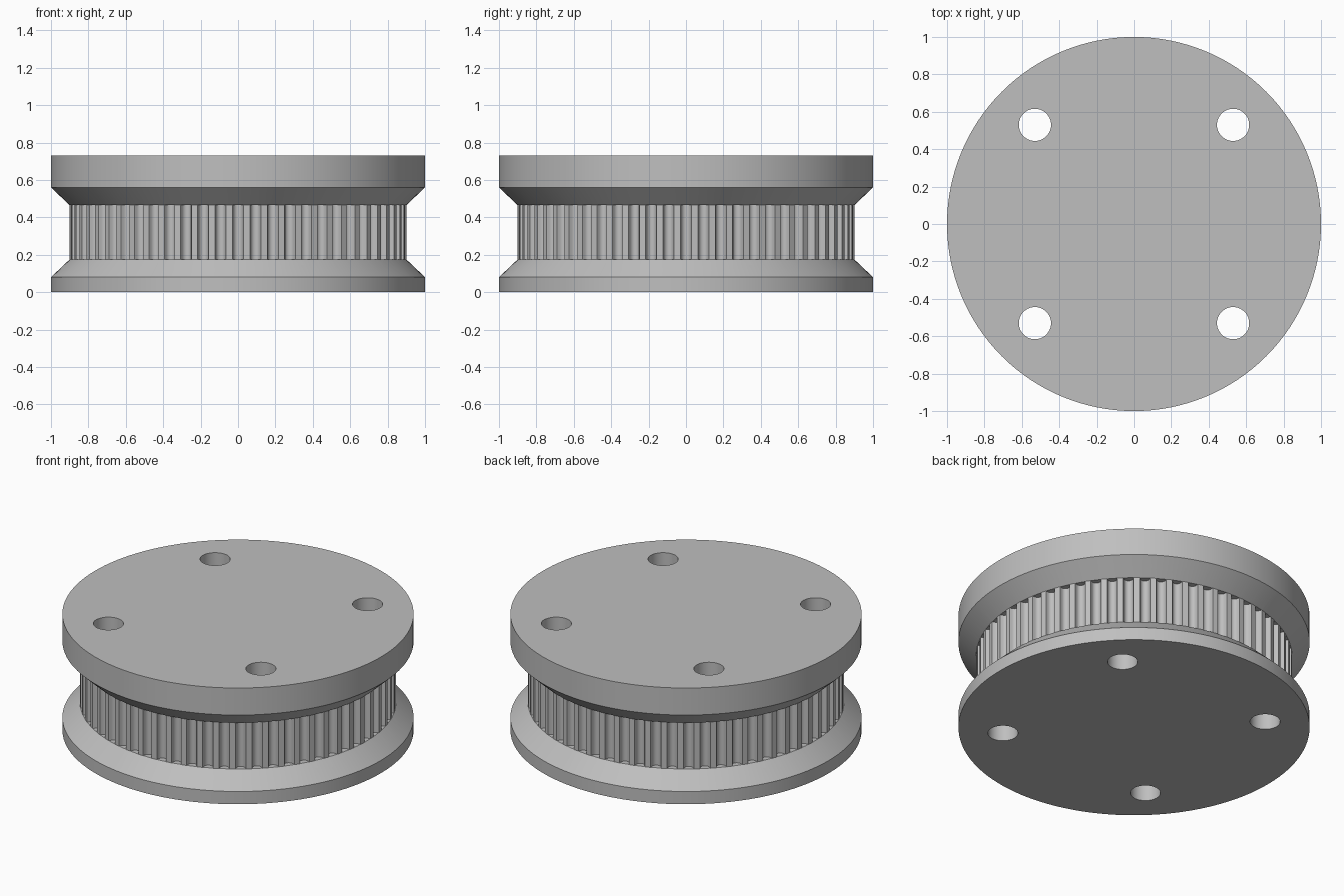
import bpy, bmesh, math
from math import sin, cos, pi

if "Cube" in bpy.data.objects:
    bpy.data.objects.remove(bpy.data.objects["Cube"])

TEETH = 60
SIDES = 128
DRUM_R = 0.90
HOLE_POS, HOLE_R = 0.53, 0.086

grey = bpy.data.materials.new("light_grey")
grey.use_nodes = True
colour = (0.52, 0.52, 0.52, 1)
grey.diffuse_color = colour
grey.node_tree.nodes["Principled BSDF"].inputs["Base Color"].default_value = colour


def circle(r, n=SIDES, cx=0, cy=0):
    return [(cx + r * cos(2 * pi * i / n), cy + r * sin(2 * pi * i / n)) for i in range(n)]


def loft(name, layers):
    """Closed solid through stacked outlines, given as (z, outline)."""
    bm = bmesh.new()
    rings = [[bm.verts.new((x, y, z)) for x, y in outline] for z, outline in layers]
    n = len(rings[0])
    for low, high in zip(rings, rings[1:]):
        for i in range(n):
            j = (i + 1) % n
            bm.faces.new((low[i], low[j], high[j], high[i]))
    bm.faces.new(rings[0][::-1])
    bm.faces.new(rings[-1])
    mesh = bpy.data.meshes.new(name)
    bm.to_mesh(mesh)
    bm.free()
    mesh.materials.append(grey)
    obj = bpy.data.objects.new(name, mesh)
    bpy.context.collection.objects.link(obj)
    return obj


def toothed_outline():
    """Round-bottomed grooves cut into a circle, one centred on each axis."""
    pts = []
    for k in range(TEETH):
        a = 2 * pi * k / TEETH
        # (radial, tangential) points across one groove
        groove = [(DRUM_R, -0.030)]
        groove += [(DRUM_R - 0.008 - 0.028 * sin(pi * s / 8), -0.027 * cos(pi * s / 8))
                   for s in range(9)]
        groove += [(DRUM_R, 0.030)]
        pts += [(r * cos(a) - t * sin(a), r * sin(a) + t * cos(a)) for r, t in groove]
    return pts


# Flanges with bevelled inner rims, and the toothed drum set between them
rim, neck, teeth = circle(1.0), circle(DRUM_R), toothed_outline()
parts = [
    loft("bottom_flange", [(0, rim), (0.08, rim), (0.175, neck)]),
    loft("toothed_drum", [(0.155, teeth), (0.485, teeth)]),
    loft("top_flange", [(0.465, neck), (0.56, rim), (0.73, rim)]),
]

# Join the parts into one solid, then drill the four bolt holes
body = parts[1]
cutters = []
for sx in (-1, 1):
    for sy in (-1, 1):
        hole = circle(HOLE_R, 48, sx * HOLE_POS, sy * HOLE_POS)
        cutters.append(loft("bolt_hole_cutter", [(-0.1, hole), (0.9, hole)]))

bpy.context.view_layer.objects.active = body
for tool, operation in [(parts[0], "UNION"), (parts[2], "UNION")] + [(c, "DIFFERENCE") for c in cutters]:
    mod = body.modifiers.new("combine", "BOOLEAN")
    mod.operation, mod.object, mod.solver = operation, tool, "EXACT"
    bpy.ops.object.modifier_apply(modifier=mod.name)
    bpy.data.objects.remove(tool)
body.name = "pulley_wheel"

# Smooth curved walls, crisp edges
bpy.ops.object.select_all(action="DESELECT")
body.select_set(True)
bpy.ops.object.shade_smooth_by_angle(angle=math.radians(30))
